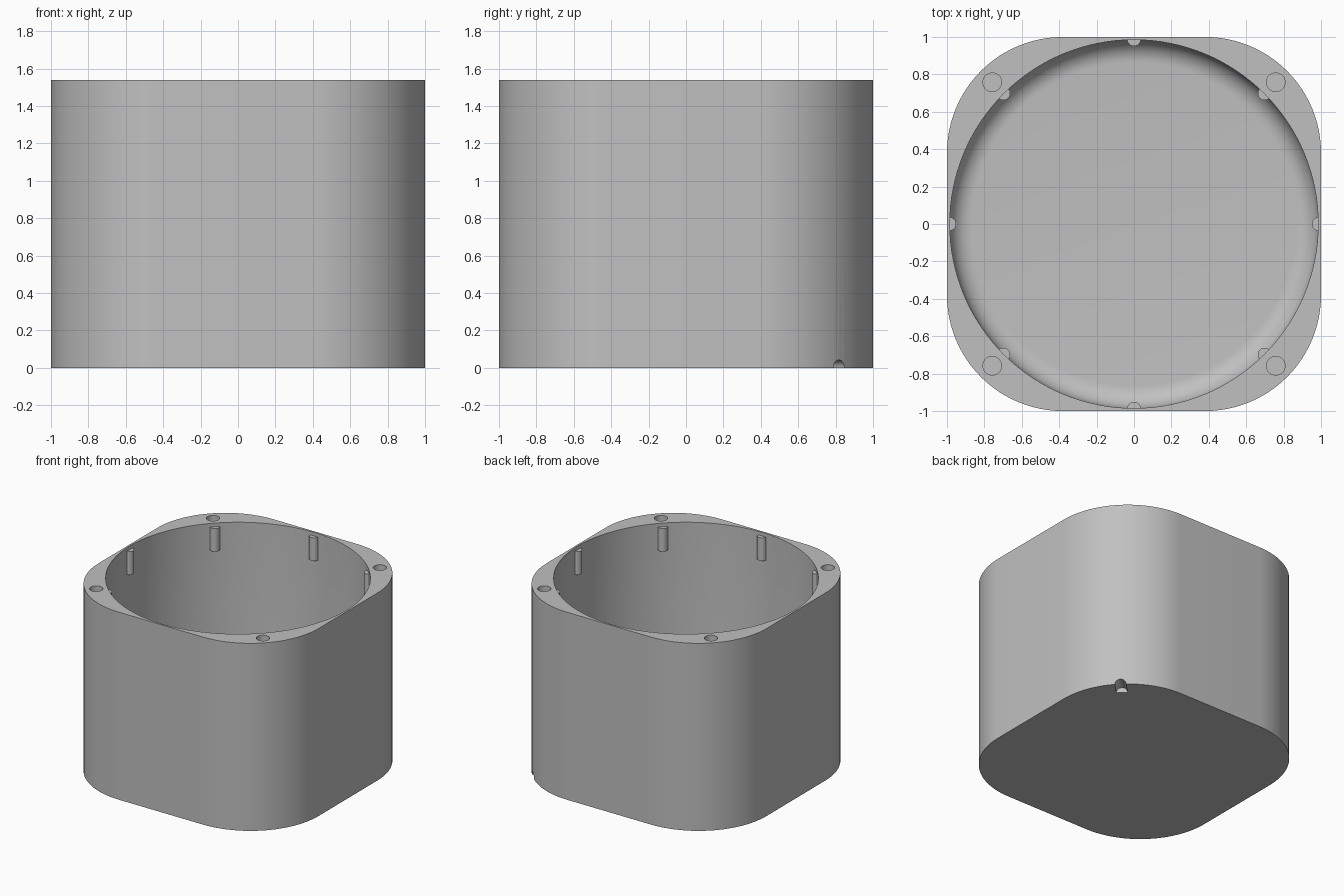
import bpy
import bmesh
from math import sin, cos, pi, radians
from mathutils import Matrix

HEIGHT = 1.54
CORNER = 0.62      # outer corner radius
BORE = 0.985       # cavity radius
FLOOR = 0.08
FILLET = 0.12

cube = bpy.data.objects.get("Cube")
if cube:
    bpy.data.objects.remove(cube, do_unlink=True)

grey = bpy.data.materials.new("plain grey")
grey.use_nodes = True
colour = (0.53, 0.53, 0.53, 1)
grey.diffuse_color = colour
grey.node_tree.nodes["Principled BSDF"].inputs["Base Color"].default_value = colour


def finish(name, bm):
    """Turn a bmesh into a grey object in the scene."""
    bmesh.ops.recalc_face_normals(bm, faces=bm.faces)
    mesh = bpy.data.meshes.new(name)
    bm.to_mesh(mesh)
    bm.free()
    mesh.materials.append(grey)
    obj = bpy.data.objects.new(name, mesh)
    bpy.context.collection.objects.link(obj)
    return obj


def arc(radius, start, end, steps, cx=0, cy=0):
    angles = [start + (end - start) * i / steps for i in range(steps + 1)]
    return [(cx + radius * cos(a), cy + radius * sin(a)) for a in angles]


def prism(name, outline, low, high, matrix=Matrix()):
    """Extrude a closed outline between two heights."""
    bm = bmesh.new()
    face = bm.faces.new([bm.verts.new((x, y, low)) for x, y in outline])
    grown = bmesh.ops.extrude_face_region(bm, geom=[face])["geom"]
    verts = [v for v in grown if isinstance(v, bmesh.types.BMVert)]
    bmesh.ops.translate(bm, verts=verts, vec=(0, 0, high - low))
    bmesh.ops.transform(bm, matrix=matrix, verts=bm.verts)
    return finish(name, bm)


def lathe(name, profile, steps):
    """Spin an (r, z) profile whose ends lie on the axis."""
    bm = bmesh.new()
    verts = [bm.verts.new((r, 0, z)) for r, z in profile]
    edges = [bm.edges.new(pair) for pair in zip(verts, verts[1:])]
    bmesh.ops.spin(bm, geom=verts + edges, axis=(0, 0, 1), cent=(0, 0, 0),
                   angle=2 * pi, steps=steps, use_duplicate=False)
    bmesh.ops.remove_doubles(bm, verts=bm.verts, dist=0.0002)
    return finish(name, bm)


def cut(target, cutter):
    mod = target.modifiers.new("cut", 'BOOLEAN')
    mod.operation = 'DIFFERENCE'
    mod.solver = 'EXACT'
    mod.object = cutter
    graph = bpy.context.evaluated_depsgraph_get()
    mesh = bpy.data.meshes.new_from_object(target.evaluated_get(graph))
    target.modifiers.clear()
    target.data = mesh
    bpy.data.objects.remove(cutter, do_unlink=True)


# Rounded square body
inset = 1 - CORNER
outline = []
for i, (sx, sy) in enumerate([(1, 1), (-1, 1), (-1, -1), (1, -1)]):
    outline += arc(CORNER, i * pi / 2, (i + 1) * pi / 2, 24, sx * inset, sy * inset)
body = prism("body", outline, 0, HEIGHT)

# Round cavity with a filleted floor
fillet = arc(FILLET, -pi / 2, 0, 10, BORE - FILLET, FLOOR + FILLET)
cut(body, lathe("cavity_cutter",
                [(0, FLOOR)] + fillet + [(BORE, HEIGHT + 0.2), (0, HEIGHT + 0.2)], 128))

# Screw holes in the four corners of the rim
hole = arc(0.05, 0, 2 * pi, 32)[:-1]
for sx in (-1, 1):
    for sy in (-1, 1):
        place = Matrix.Translation((sx * 0.758, sy * 0.758, 0))
        cut(body, prism("hole_cutter", hole, HEIGHT - 0.3, HEIGHT + 0.1, place))

# Half-round notch under the back left corner
tunnel = arc(0.042, 0, 2 * pi, 32)[:-1]
outward = Matrix.Rotation(radians(45), 4, 'Z') @ Matrix.Rotation(radians(90), 4, 'Y')
cut(body, prism("notch_cutter", tunnel, 1.03, 1.4, outward))

# Half-round ribs inside the rim
rib_outline = arc(0.037, pi / 2, 3 * pi / 2, 12, BORE + 0.003)
parts = [body]
for i in range(8):
    turn = Matrix.Rotation(i * pi / 4, 4, 'Z')
    parts.append(prism(f"rib_{i + 1}", rib_outline, 1.32, 1.51, turn))

# Smooth shading with sharp edges kept
bpy.ops.object.select_all(action='DESELECT')
for part in parts:
    part.select_set(True)
bpy.context.view_layer.objects.active = body
bpy.ops.object.shade_smooth_by_angle(angle=radians(30))
